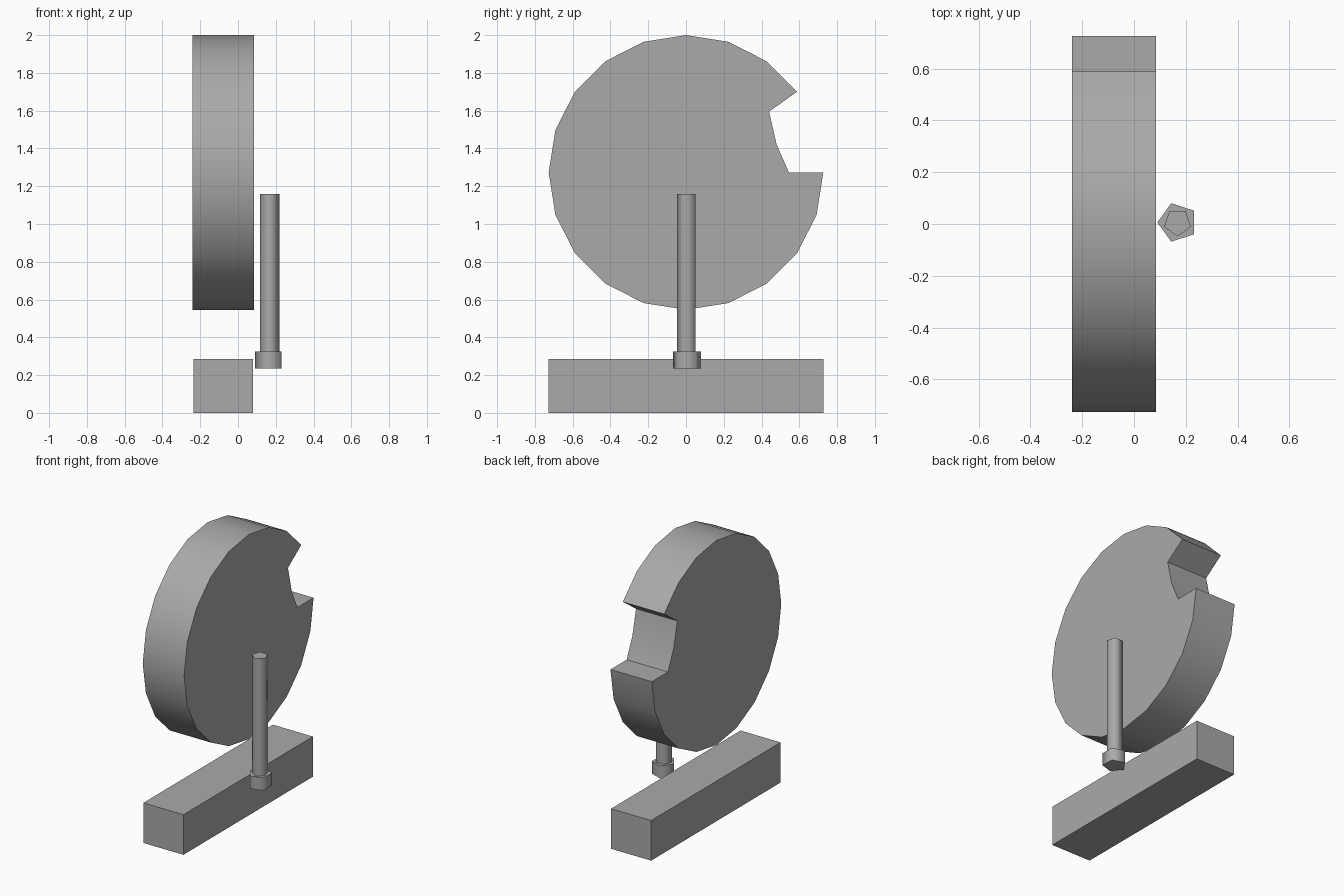
import bpy, bmesh
from math import sin, cos, radians, pi

cube = bpy.data.objects.get("Cube")
if cube:
    bpy.data.objects.remove(cube, do_unlink=True)

# One plain grey for every part
grey = bpy.data.materials.new("plain_grey")
grey.use_nodes = True
GREY = (0.4, 0.4, 0.4, 1)
grey.diffuse_color = GREY
grey.node_tree.nodes["Principled BSDF"].inputs["Base Color"].default_value = GREY


def prism(name, outline, offset, smooth_angle=None):
    """Extrude a closed outline of 3D points along the offset."""
    bm = bmesh.new()
    face = bm.faces.new([bm.verts.new(p) for p in outline])
    extruded = bmesh.ops.extrude_face_region(bm, geom=[face], use_keep_orig=True)
    moved = [g for g in extruded["geom"] if isinstance(g, bmesh.types.BMVert)]
    bmesh.ops.translate(bm, verts=moved, vec=offset)
    bmesh.ops.recalc_face_normals(bm, faces=bm.faces)
    mesh = bpy.data.meshes.new(name)
    bm.to_mesh(mesh)
    bm.free()
    mesh.materials.append(grey)
    obj = bpy.data.objects.new(name, mesh)
    bpy.context.collection.objects.link(obj)
    if smooth_angle:
        bpy.ops.object.select_all(action="DESELECT")
        obj.select_set(True)
        bpy.context.view_layer.objects.active = obj
        bpy.ops.object.shade_smooth_by_angle(angle=radians(smooth_angle))
    return obj


def pentagon(radius, start, z):
    """Regular five-sided outline around the lever axis."""
    angles = [radians(start) + i * 2 * pi / 5 for i in range(5)]
    return [(0.168 + radius * cos(a), 0.006 + radius * sin(a), z) for a in angles]


# Base bar
prism("base_bar", [(-0.235, -0.727, 0), (0.08, -0.727, 0),
                   (0.08, 0.727, 0), (-0.235, 0.727, 0)], (0, 0, 0.285))

# Notched wheel: twenty-sided rim with one vertex left out for the notch
R, HUB = 0.727, 1.273
rim = [(R * cos(i * pi / 10), HUB + R * sin(i * pi / 10)) for i in range(2, 21)]
notch = [(0.545, HUB), (0.48, 1.42), (0.44, 1.595)]
prism("notched_wheel", [(-0.24, y, z) for y, z in rim + notch], (0.325, 0, 0), 30)

# Pin with a wider head at its foot
prism("pin_head", pentagon(0.078, 180, 0.235), (0, 0, 0.09), 80)
prism("pin_shaft", pentagon(0.054, 270, 0.325), (0, 0, 0.835), 80)
